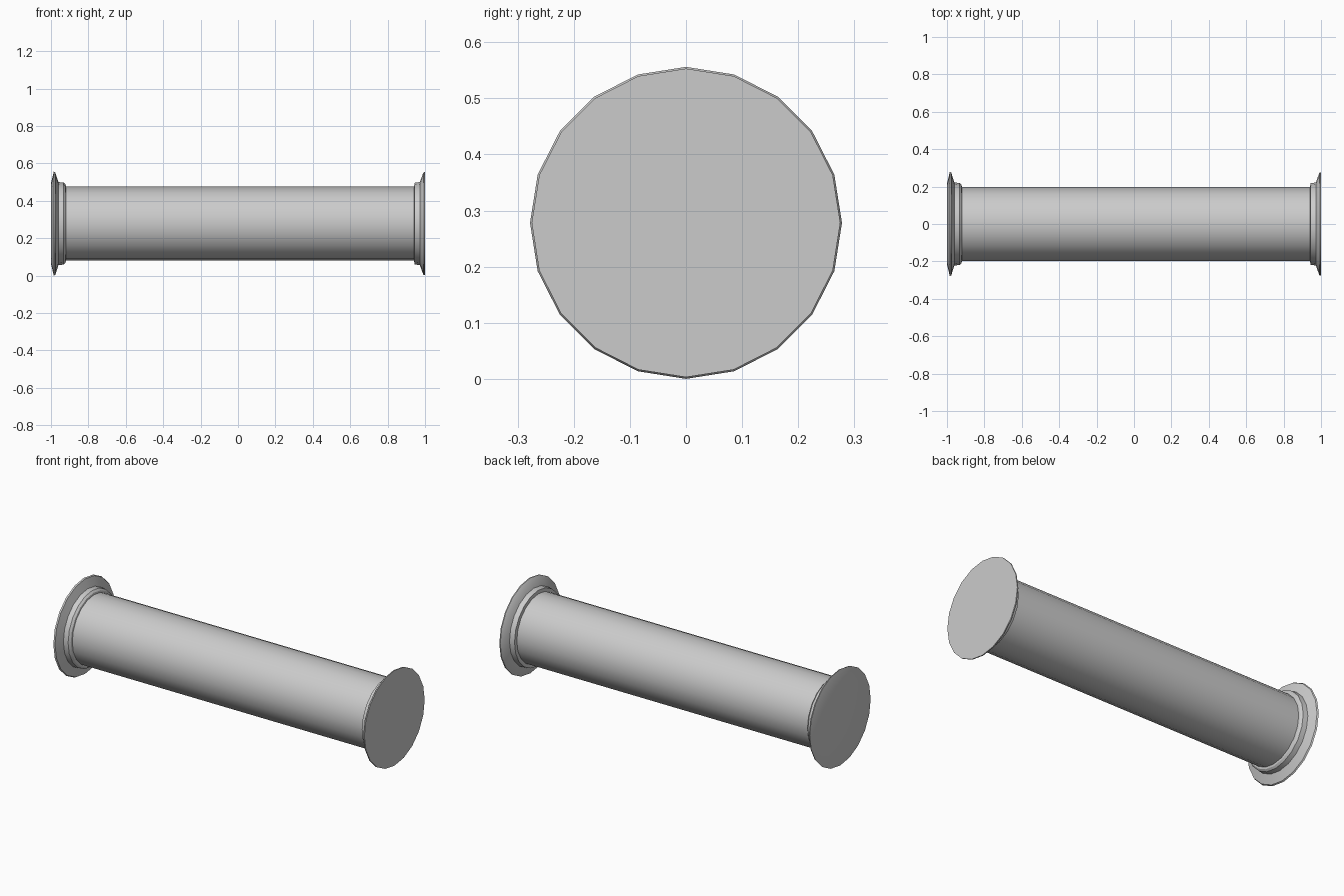
import bpy
import bmesh
import math

if "Cube" in bpy.data.objects:
    bpy.data.objects.remove(bpy.data.objects["Cube"])

SIDES = 20
AXIS_Z = 0.278


def lathe(name, profile, cap_first=False, cap_last=False):
    """Revolve (x, radius) points, listed in order of rising x, about the long axis."""
    bm = bmesh.new()
    rings = []
    for x, r in profile:
        ring = []
        for i in range(SIDES):
            a = 2 * math.pi * i / SIDES
            ring.append(bm.verts.new((x, r * math.sin(a), AXIS_Z + r * math.cos(a))))
        rings.append(ring)
    for a, b in zip(rings, rings[1:]):
        for i in range(SIDES):
            j = (i + 1) % SIDES
            bm.faces.new((a[i], a[j], b[j], b[i]))
    if cap_first:
        bm.faces.new(list(reversed(rings[0])))
    if cap_last:
        bm.faces.new(rings[-1])
    # Make every normal point away from the axis, or outward along it on the caps
    bm.normal_update()
    for f in bm.faces:
        c = f.calc_center_median()
        if len(f.verts) > 4:
            flip = f.normal.x * c.x < 0
        else:
            flip = f.normal.y * c.y + f.normal.z * (c.z - AXIS_Z) < 0
        if flip:
            f.normal_flip()
    mesh = bpy.data.meshes.new(name)
    bm.to_mesh(mesh)
    bm.free()
    obj = bpy.data.objects.new(name, mesh)
    bpy.context.collection.objects.link(obj)
    bpy.ops.object.select_all(action='DESELECT')
    obj.select_set(True)
    bpy.context.view_layer.objects.active = obj
    bpy.ops.object.shade_smooth_by_angle(angle=math.radians(30))
    return obj


# Long smooth barrel
lathe("barrel", [(-0.92, 0.198), (0.942, 0.198)])

# Left flange: domed end, thin rim and bevelled collar
lathe("left_flange", [(-1.0, 0.215), (-0.985, 0.278), (-0.977, 0.274),
                      (-0.96, 0.222), (-0.932, 0.219), (-0.922, 0.209),
                      (-0.92, 0.198)], cap_first=True)

# Right flange: flat end disc, thin rim and straight collar
lathe("right_flange", [(0.942, 0.198), (0.943, 0.218), (0.972, 0.222),
                       (0.99, 0.271), (0.994, 0.275), (1.0, 0.275)], cap_last=True)
